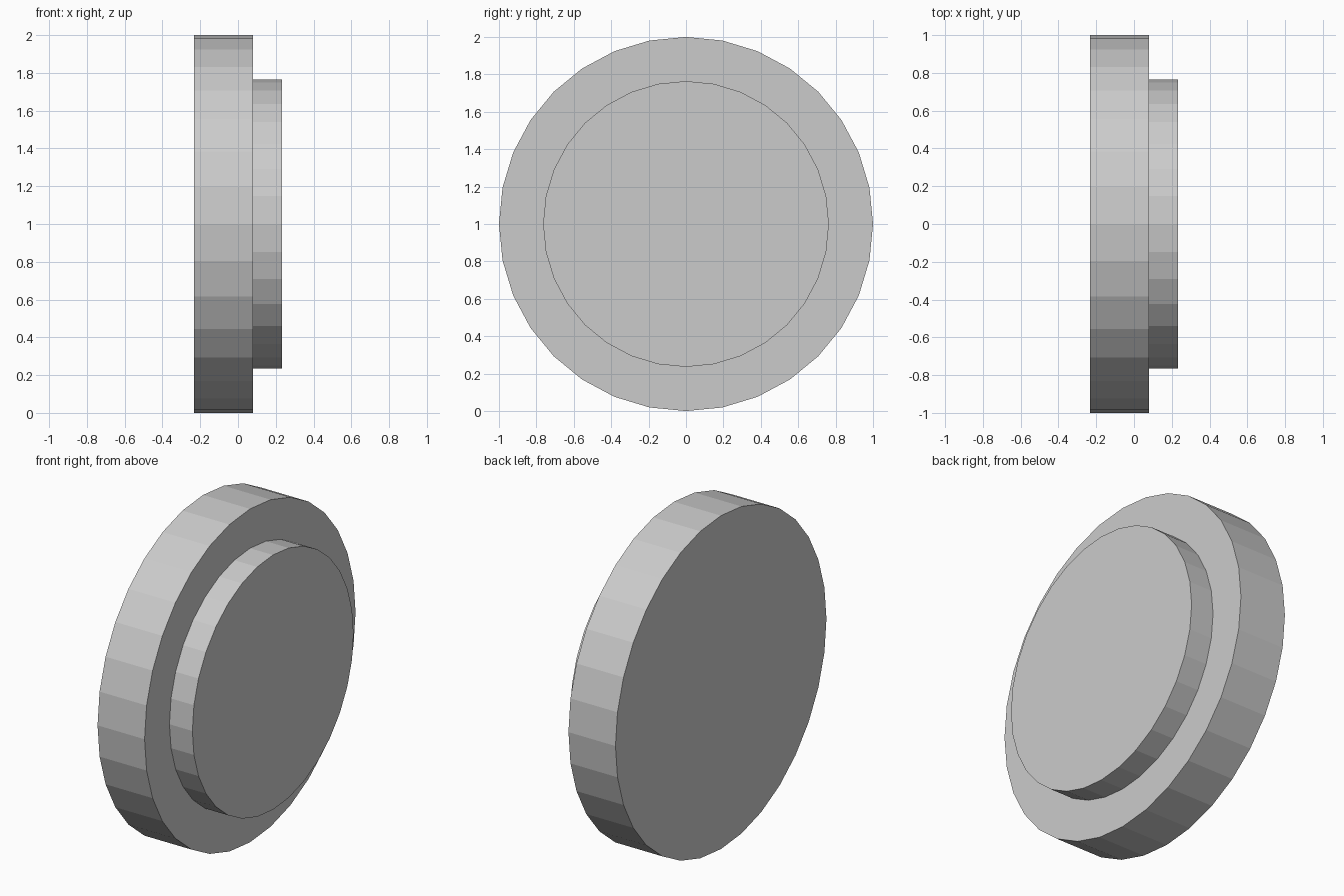
import bpy, bmesh
from math import cos, sin, tau

if "Cube" in bpy.data.objects:
    bpy.data.objects.remove(bpy.data.objects["Cube"])

SIDES = 32
# Stepped profile along x: (x, radius)
PROFILE = [(-0.232, 1.0), (0.08, 1.0), (0.08, 0.764), (0.232, 0.764)]

bm = bmesh.new()
rings = [[bm.verts.new((x, r * cos(tau * i / SIDES), 1 + r * sin(tau * i / SIDES)))
          for i in range(SIDES)] for x, r in PROFILE]

# Rim, step face and raised boss wall
for a, b in zip(rings, rings[1:]):
    for i in range(SIDES):
        j = (i + 1) % SIDES
        bm.faces.new((a[i], a[j], b[j], b[i]))

# Flat end caps
bm.faces.new(rings[0])
bm.faces.new(rings[-1])
bmesh.ops.recalc_face_normals(bm, faces=bm.faces)

mesh = bpy.data.meshes.new("stepped_disc")
bm.to_mesh(mesh)
bm.free()
bpy.context.collection.objects.link(bpy.data.objects.new("stepped_disc", mesh))
